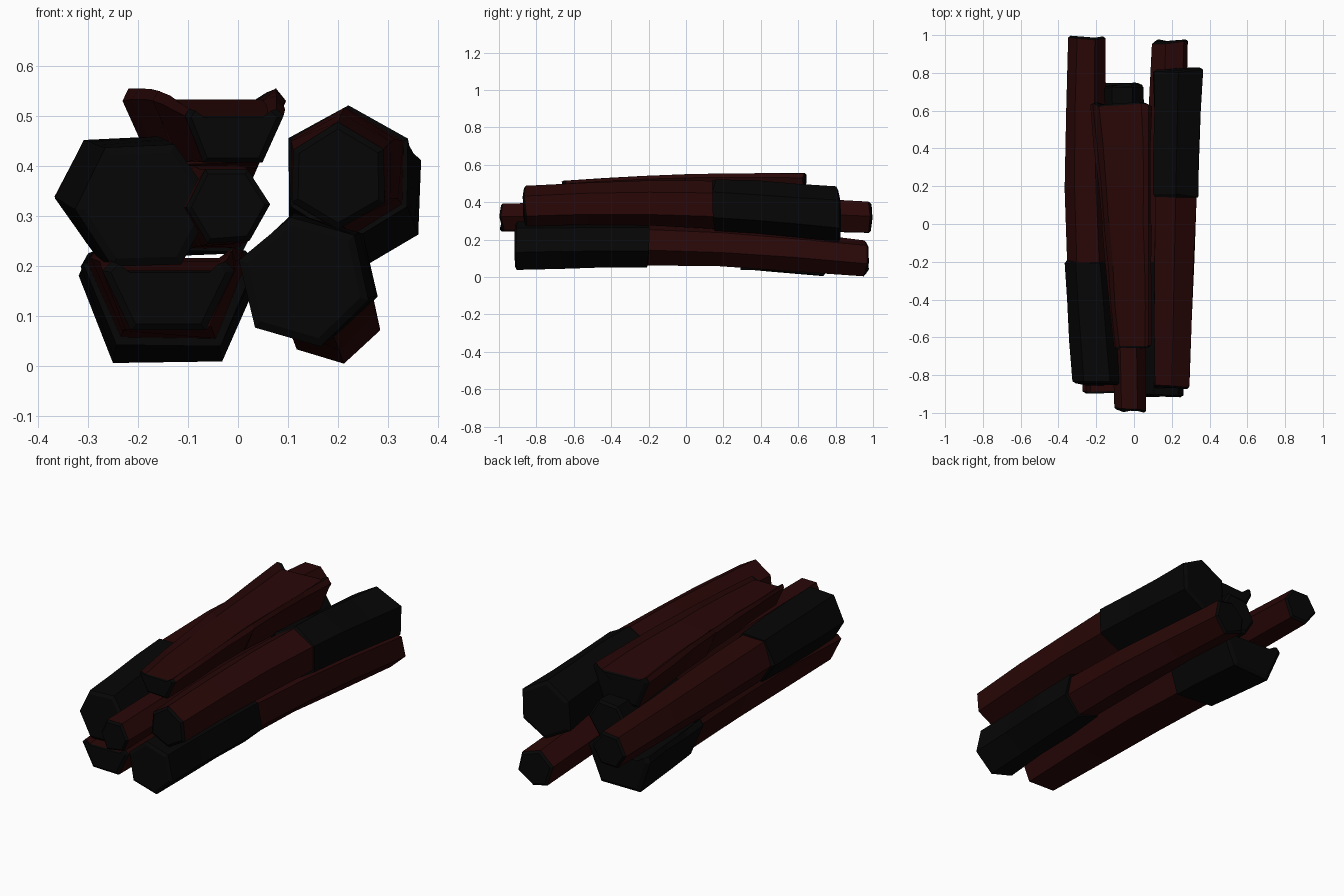
import bpy, bmesh, math, random
from mathutils import Vector

cube = bpy.data.objects.get("Cube")
if cube:
    bpy.data.objects.remove(cube, do_unlink=True)
random.seed(4)


def material(name, color):
    mat = bpy.data.materials.new(name)
    mat.use_nodes = True
    mat.diffuse_color = (*color, 1)
    shader = mat.node_tree.nodes["Principled BSDF"]
    shader.inputs["Base Color"].default_value = (*color, 1)
    return mat


bark = material("red brown bark", (0.022, 0.002, 0.002))
char = material("charred black", (0.0017, 0.0017, 0.0017))


# Cross-section of a whole log: a hexagon turned by some degrees
def hexagon(turn):
    angles = [math.radians(turn + side * 60) for side in range(6)]
    return [Vector((math.cos(angle), 0, math.sin(angle))) for angle in angles]


# Cross-section of a split log: half a hexagon with raised bark lips
def half_hexagon():
    right = [Vector((0.6, 0, -0.95)), Vector((1, 0, 0)),
             Vector((0.9, 0, 0.15)), Vector((0.7, 0, 0))]
    left = [Vector((-point.x, 0, point.z)) for point in reversed(right)]
    return right + left


# Join two rings with a band of faces
def bridge(bm, ring, other, slot):
    count = len(ring)
    for i in range(count):
        j = (i + 1) % count
        face = bm.faces.new((ring[i], other[i], other[j], ring[j]))
        face.material_index = slot


# Close a ring with a chamfered black end
def cap(bm, ring, outward):
    center = sum((vert.co for vert in ring), Vector()) / len(ring)
    push = Vector((0, outward, 0))
    inner = [bm.verts.new(center.lerp(vert.co, 0.87) + push) for vert in ring]
    bridge(bm, ring, inner, 1)
    bm.faces.new(inner).material_index = 1


# Log lofted from front to back in two stretches; a charred stretch is thicker
def log(name, section, front, back, front_radius, back_radius,
        split, charred, bow, steps=3, lip=0.01, rough=0.04):
    front, back, bow = Vector(front), Vector(back), Vector(bow)
    bm = bmesh.new()

    def ring_at(t, is_charred):
        center = front.lerp(back, t) + bow * math.sin(math.pi * t)
        radius = front_radius + (back_radius - front_radius) * t
        if is_charred:
            radius += lip
        ring = []
        for point in section:
            scale = radius * random.uniform(1 - rough, 1 + rough)
            shift = Vector((0, random.uniform(-lip, lip), 0))
            ring.append(bm.verts.new(center + point * scale + shift))
        return ring

    middle = (split - front.y) / (back.y - front.y)
    rings, slots = [], []
    for part, start, end in (("front", 0, middle), ("back", middle, 1)):
        is_charred = part == charred
        for step in range(steps + 1):
            t = start + (end - start) * step / steps
            rings.append(ring_at(t, is_charred))
            slots.append(int(is_charred))
    # The step between the stretches shows the charred colour
    for k in range(len(rings) - 1):
        bridge(bm, rings[k], rings[k + 1], max(slots[k], slots[k + 1]))
    cap(bm, rings[0], -lip)
    cap(bm, rings[-1], lip)

    bmesh.ops.recalc_face_normals(bm, faces=bm.faces)
    mesh = bpy.data.meshes.new(name)
    bm.to_mesh(mesh)
    bm.free()
    mesh.materials.append(bark)
    mesh.materials.append(char)
    bpy.context.collection.objects.link(bpy.data.objects.new(name, mesh))


# Bottom layer
log("lower_right_log", hexagon(turn=-17),
    front=(0.135, -0.9, 0.17), back=(0.19, 0.96, 0.1),
    front_radius=0.125, back_radius=0.1,
    split=-0.2, charred="front", bow=(0, 0, 0.035))
log("lower_left_split_log", half_hexagon(),
    front=(-0.14, -0.88, 0.19), back=(-0.14, 0.74, 0.18),
    front_radius=0.13, back_radius=0.17,
    split=0.3, charred="back", bow=(0, 0, 0.03))

# Middle layer
log("left_log", hexagon(turn=3),
    front=(-0.19, -0.84, 0.32), back=(-0.25, 0.98, 0.32),
    front_radius=0.13, back_radius=0.095,
    split=-0.2, charred="front", bow=(-0.03, 0, 0.025))
log("center_log", hexagon(turn=2),
    front=(-0.02, -0.98, 0.32), back=(-0.06, 0.72, 0.32),
    front_radius=0.085, back_radius=0.1,
    split=0.25, charred="back", bow=(0, 0, 0))
log("right_log", hexagon(turn=30),
    front=(0.2, -0.86, 0.38), back=(0.235, 0.81, 0.335),
    front_radius=0.105, back_radius=0.14,
    split=0.15, charred="back", bow=(0, 0, 0.035))

# Split log resting on top, with no charred stretch
log("top_split_log", half_hexagon(),
    front=(-0.01, -0.65, 0.5), back=(-0.07, 0.63, 0.53),
    front_radius=0.1, back_radius=0.16,
    split=0, charred=None, bow=(0, 0, 0.015))
